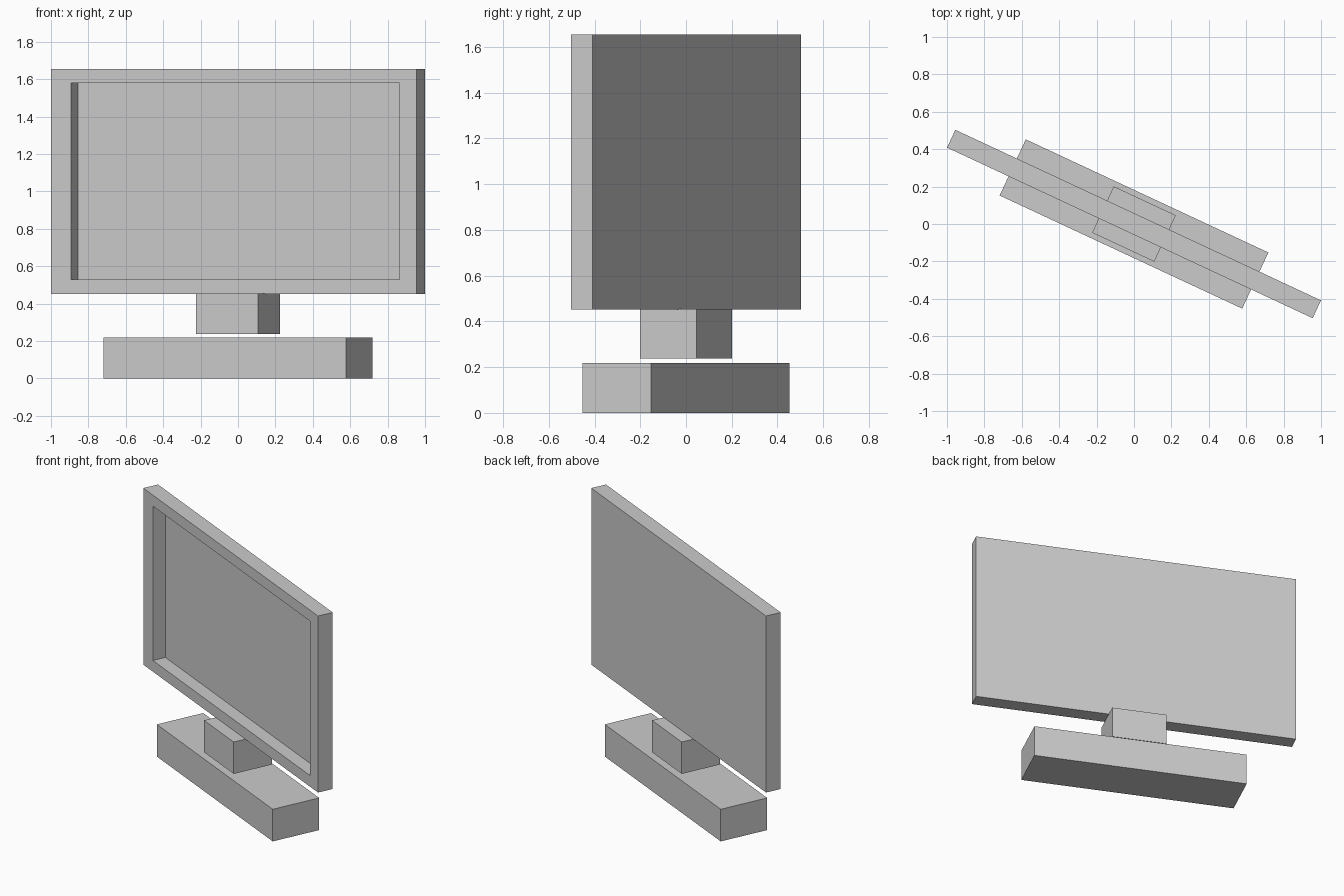
import bpy, bmesh, math
from mathutils import Vector

if "Cube" in bpy.data.objects:
    bpy.data.objects.remove(bpy.data.objects["Cube"])

TURN = math.radians(-25)  # whole monitor is swivelled about z


def make_object(name, bm):
    bmesh.ops.recalc_face_normals(bm, faces=bm.faces)
    mesh = bpy.data.meshes.new(name)
    bm.to_mesh(mesh)
    bm.free()
    obj = bpy.data.objects.new(name, mesh)
    obj.rotation_euler.z = TURN
    bpy.context.collection.objects.link(obj)
    return obj


def box(width, depth, z0, z1):
    bm = bmesh.new()
    bmesh.ops.create_cube(bm, size=1)
    bmesh.ops.scale(bm, vec=(width, depth, z1 - z0), verts=bm.verts)
    bmesh.ops.translate(bm, vec=(0, 0, (z0 + z1) / 2), verts=bm.verts)
    return bm


# Base and neck (a small gap separates them)
make_object("base", box(1.431, 0.331, 0, 0.219))
make_object("neck", box(0.366, 0.273, 0.238, 0.455))

# Screen housing with a recessed panel in the front face
bm = box(2.157, 0.105, 0.453, 1.655)
bm.normal_update()
front = min(bm.faces, key=lambda f: f.calc_center_median().y)
bmesh.ops.inset_individual(bm, faces=[front], thickness=0.075)
for v in front.verts:
    v.co.x = -0.960 if v.co.x < 0 else 0.977
    v.co.z = 0.529 if v.co.z < 1 else 1.580
panel = bmesh.ops.extrude_discrete_faces(bm, faces=[front])["faces"][0]
bmesh.ops.translate(bm, vec=Vector((0, 0.089, 0)), verts=panel.verts)
make_object("screen", bm)
